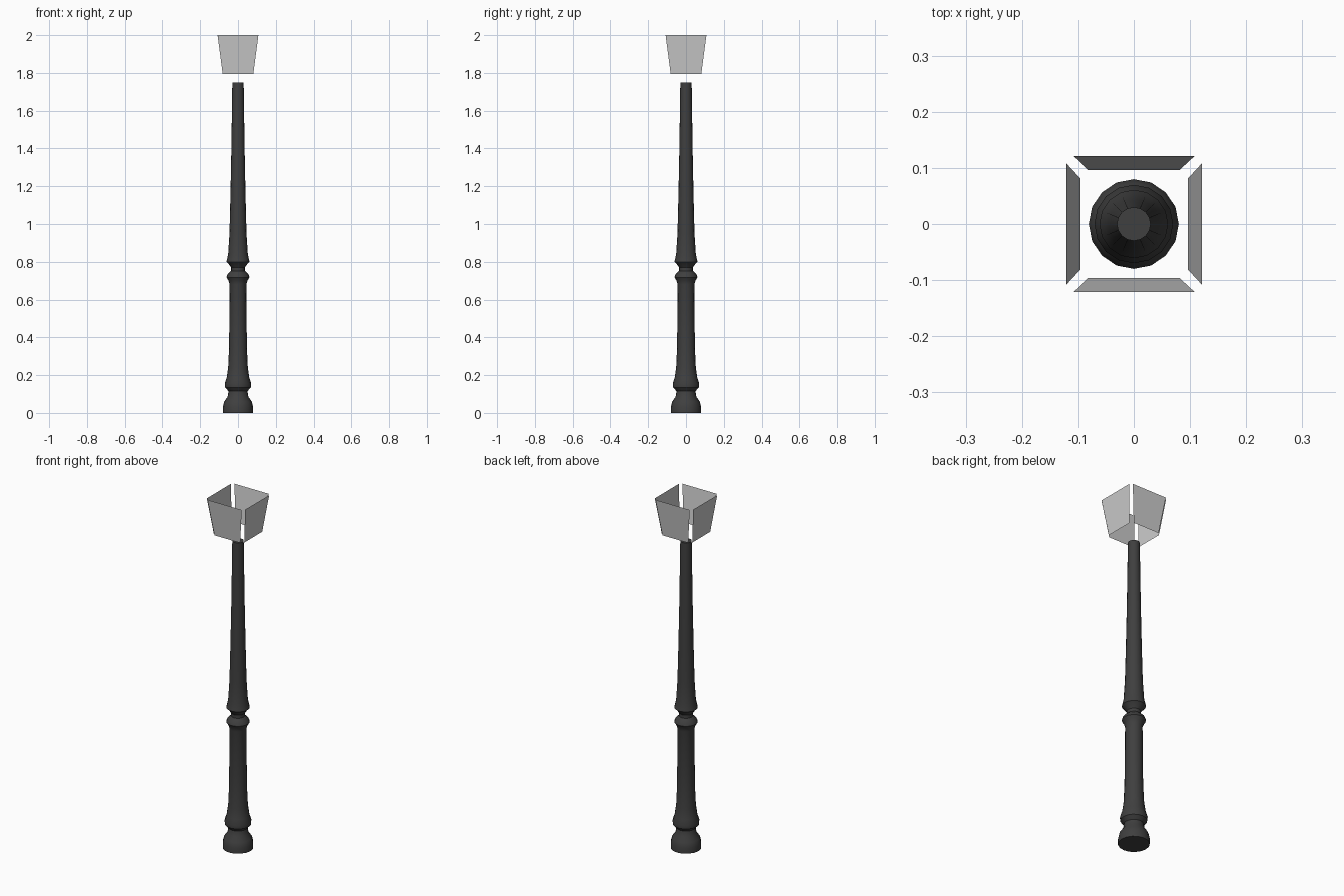
import bpy, bmesh, math

cube = bpy.data.objects.get("Cube")
if cube:
    bpy.data.objects.remove(cube, do_unlink=True)


def material(name, color):
    mat = bpy.data.materials.new(name)
    mat.use_nodes = True
    mat.diffuse_color = color
    mat.node_tree.nodes["Principled BSDF"].inputs["Base Color"].default_value = color
    return mat


def add_object(name, bm, mat):
    mesh = bpy.data.meshes.new(name)
    bm.to_mesh(mesh)
    bm.free()
    mesh.materials.append(mat)
    obj = bpy.data.objects.new(name, mesh)
    bpy.context.collection.objects.link(obj)
    return obj


iron = material("dark iron", (0.05, 0.05, 0.05, 1))
glass = material("pale glass", (0.6, 0.6, 0.6, 1))

# Turned post: (radius, height) profile lofted through rings
SIDES = 16
profile = [(0.08, 0), (0.08, 0.03), (0.073, 0.06), (0.055, 0.085), (0.05, 0.115),
           (0.068, 0.135), (0.07, 0.155), (0.06, 0.185), (0.052, 0.24), (0.047, 0.35),
           (0.044, 0.68), (0.05, 0.70), (0.061, 0.718), (0.055, 0.735), (0.036, 0.752),
           (0.036, 0.77), (0.055, 0.795), (0.061, 0.80), (0.052, 0.84), (0.045, 0.95),
           (0.04, 1.15), (0.035, 1.4), (0.03, 1.75)]
bm = bmesh.new()
rings = []
for r, z in profile:
    angles = [math.tau * i / SIDES for i in range(SIDES)]
    rings.append([bm.verts.new((r * math.cos(a), r * math.sin(a), z)) for a in angles])
for low, high in zip(rings, rings[1:]):
    for i in range(SIDES):
        j = (i + 1) % SIDES
        bm.faces.new((low[i], low[j], high[j], high[i]))
bm.faces.new(rings[0][::-1])
bm.faces.new(rings[-1])
post = add_object("post", bm, iron)

bpy.context.view_layer.objects.active = post
post.select_set(True)
bpy.ops.object.shade_smooth_by_angle(angle=math.radians(30))

# Four separate flaring lantern panes, open at the corners
for i, side in enumerate(("front", "left", "back", "right")):
    bm = bmesh.new()
    corners = [(-0.081, -0.096, 1.795), (0.081, -0.096, 1.795),
               (0.108, -0.121, 2.0), (-0.108, -0.121, 2.0)]
    bm.faces.new([bm.verts.new(c) for c in corners])
    pane = add_object(side + "_pane", bm, glass)
    pane.rotation_euler.z = i * math.pi / 2
